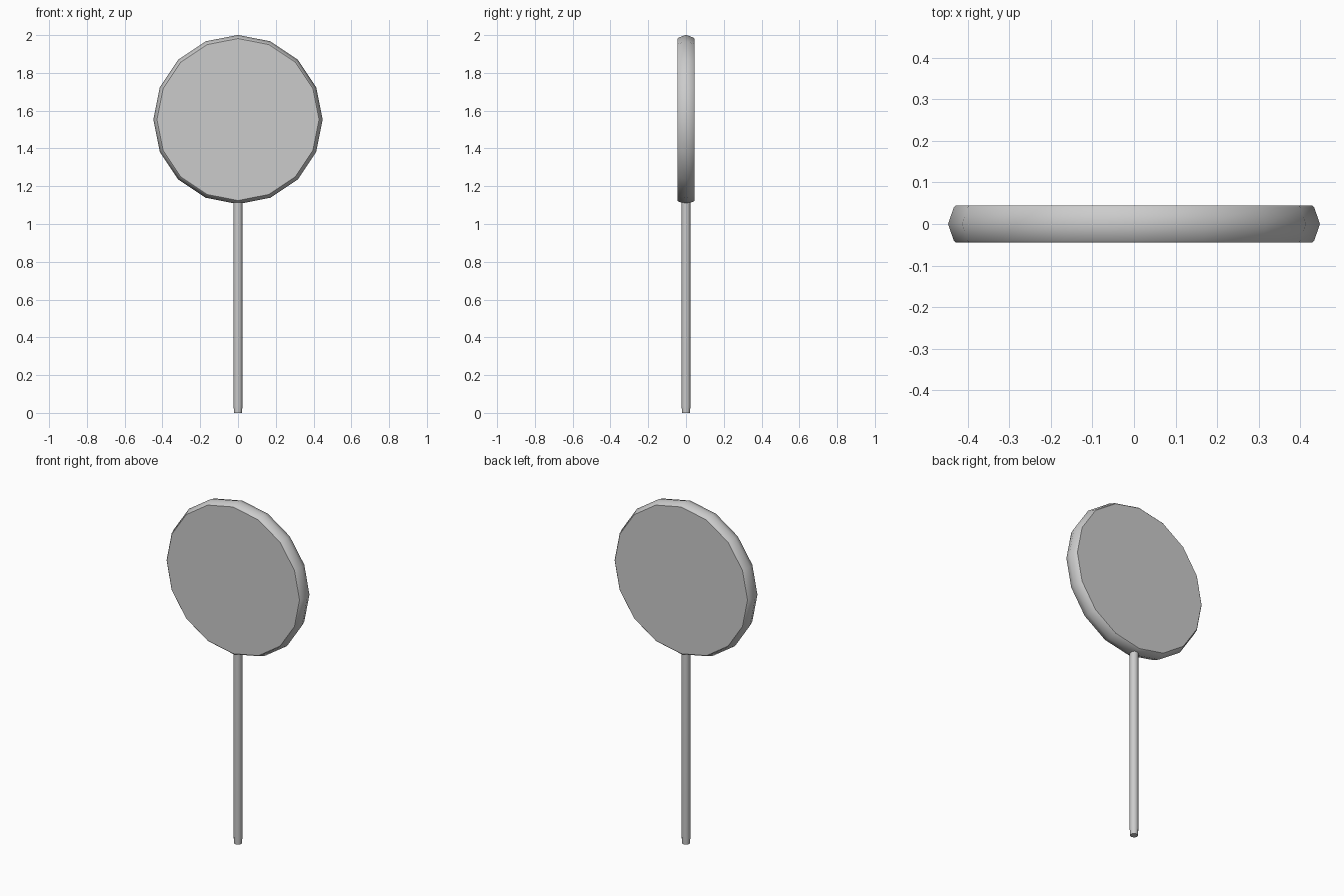
import bpy, bmesh, math
from mathutils import Matrix

if "Cube" in bpy.data.objects:
    bpy.data.objects.remove(bpy.data.objects["Cube"])


def lathe(name, profile, sides, matrix, angle):
    """Stack rings of (radius, height), cap both ends, and place the result."""
    bm = bmesh.new()
    rings = []
    for r, h in profile:
        rings.append([bm.verts.new((r * math.cos(2 * math.pi * i / sides),
                                    r * math.sin(2 * math.pi * i / sides), h))
                      for i in range(sides)])
    for a, b in zip(rings, rings[1:]):
        for i in range(sides):
            j = (i + 1) % sides
            bm.faces.new((a[i], a[j], b[j], b[i]))
    bm.faces.new(rings[0][::-1])
    bm.faces.new(rings[-1])
    bm.transform(matrix)
    bmesh.ops.recalc_face_normals(bm, faces=bm.faces)
    mesh = bpy.data.meshes.new(name)
    bm.to_mesh(mesh)
    bm.free()
    obj = bpy.data.objects.new(name, mesh)
    bpy.context.collection.objects.link(obj)
    bpy.ops.object.select_all(action='DESELECT')
    obj.select_set(True)
    bpy.context.view_layer.objects.active = obj
    bpy.ops.object.shade_smooth_by_angle(angle=math.radians(angle))
    return obj


# Candy disc: 16-sided, with a ridge around the rim and softened edges
half = [(0.448, 0.0), (0.434, 0.040), (0.429, 0.0445)]
disc_profile = [(r, -h) for r, h in reversed(half)] + half[1:]
lathe("candy_disc", disc_profile, 16,
      Matrix.Translation((0, 0, 1.553)) @ Matrix.Rotation(math.pi / 2, 4, 'X'), 42)

# Stick: thin rod, slightly tapered at the foot, running into the disc
lathe("stick", [(0.021, 0.0), (0.0235, 0.04), (0.0235, 1.15)], 12,
      Matrix.Identity(4), 40)
